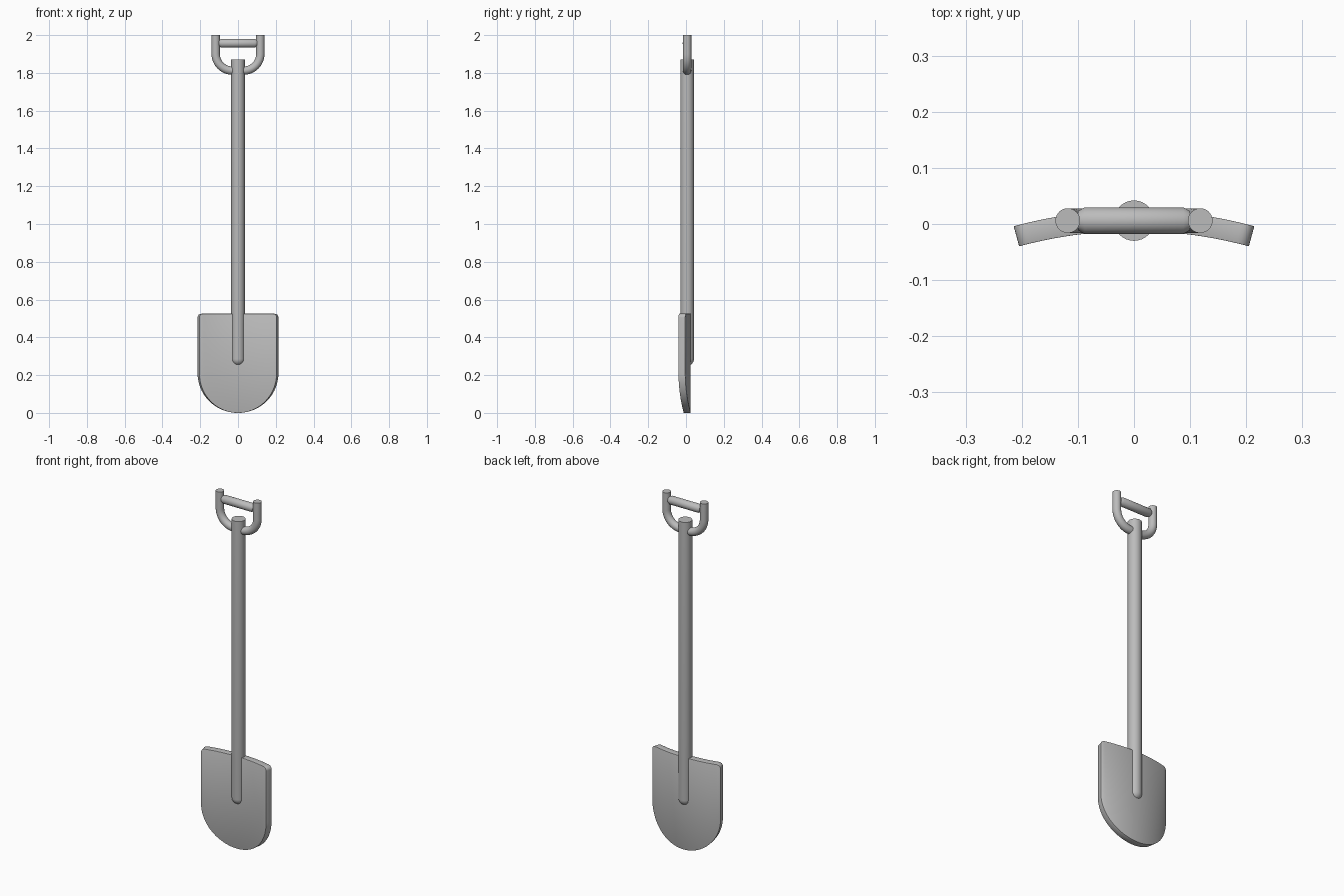
import bpy, bmesh
from math import sin, cos, pi, sqrt
from mathutils import Matrix, Vector

cube = bpy.data.objects.get("Cube")
if cube:
    bpy.data.objects.remove(cube, do_unlink=True)

GREY = (0.5, 0.5, 0.5, 1)
steel = bpy.data.materials.new("plain grey")
steel.use_nodes = True
steel.diffuse_color = GREY
steel.node_tree.nodes["Principled BSDF"].inputs["Base Color"].default_value = GREY

CY = 0.006  # depth of the shaft axis


def finish(name, bm, angle=0.6):
    bmesh.ops.recalc_face_normals(bm, faces=bm.faces)
    mesh = bpy.data.meshes.new(name)
    bm.to_mesh(mesh)
    bm.free()
    obj = bpy.data.objects.new(name, mesh)
    bpy.context.collection.objects.link(obj)
    mesh.materials.append(steel)
    bpy.ops.object.select_all(action="DESELECT")
    obj.select_set(True)
    bpy.context.view_layer.objects.active = obj
    bpy.ops.object.shade_smooth_by_angle(angle=angle)
    return obj


def tube(name, rings, sides=32):
    """Capped tube through (centre, direction, radius) rings."""
    bm = bmesh.new()
    loops = []
    for centre, direction, radius in rings:
        side = Vector((0, 1, 0))
        other = Vector(direction).normalized().cross(side)
        loops.append([bm.verts.new(Vector(centre) + radius * (
            side * cos(2 * pi * i / sides) + other * sin(2 * pi * i / sides)))
            for i in range(sides)])
    for a, b in zip(loops, loops[1:]):
        for i in range(sides):
            j = (i + 1) % sides
            bm.faces.new((a[i], a[j], b[j], b[i]))
    bm.faces.new(loops[0])
    bm.faces.new(loops[-1])
    return finish(name, bm)


# Shaft with a rounded lower end
R, LOW, HIGH = 0.036, 0.25, 1.87
up = (0, 0, 1)
rings = [((0, CY, LOW + R * (1 - cos(t))), up, R * sin(t))
         for t in [pi / 2 * (k + 0.3) / 8.3 for k in range(9)]]
rings.append(((0, CY, HIGH), up, R))
tube("shaft", rings)

# U-shaped yoke at the top of the shaft
HALF, BEND, TUBE, BEND_Z = 0.118, 0.088, 0.022, 1.90
right_side = [((HALF, CY, 2.0), (0, 0, -1), TUBE)]
for k in range(13):
    t = pi / 2 * k / 12
    right_side.append(((HALF - BEND + BEND * cos(t), CY, BEND_Z - BEND * sin(t)),
                       (-sin(t), 0, -cos(t)), TUBE))
left_side = [((-c[0], c[1], c[2]), (d[0], 0, -d[2]), r)
             for c, d, r in reversed(right_side)]
tube("yoke", right_side + left_side)

# Cross bar of the grip, with tapered ends
tube("grip_bar", [((x, CY, 1.957), (1, 0, 0), r) for x, r in
                  ((-0.1, 0.017), (-0.088, 0.0235), (0.088, 0.0235), (0.1, 0.017))])

# Curved blade with a round tip and softened top corners
CURVE, WIDE, TOP, CORNER, COLS = 0.8, 0.212, 0.525, 0.02, 40
bm = bmesh.new()
columns = []
for i in range(COLS + 1):
    u = -WIDE * cos(pi * i / COLS)
    low = WIDE - sqrt(max(0, WIDE ** 2 - u ** 2))
    over = max(0, abs(u) - WIDE + CORNER)
    high = TOP - CORNER + sqrt(max(0, CORNER ** 2 - over ** 2))
    a = u / CURVE
    columns.append([bm.verts.new((CURVE * sin(a), CY - CURVE * (1 - cos(a)), z))
                    for z in (low, high)])
for a, b in zip(columns, columns[1:]):
    bm.faces.new((a[0], b[0], b[1], a[1]))
blade = finish("blade", bm)
solid = blade.modifiers.new("thickness", "SOLIDIFY")
solid.thickness = 0.037
solid.offset = 0
bevel = blade.modifiers.new("soft_edge", "BEVEL")
bevel.width = 0.003
bevel.segments = 2
bevel.limit_method = "ANGLE"
bevel.angle_limit = 0.9
